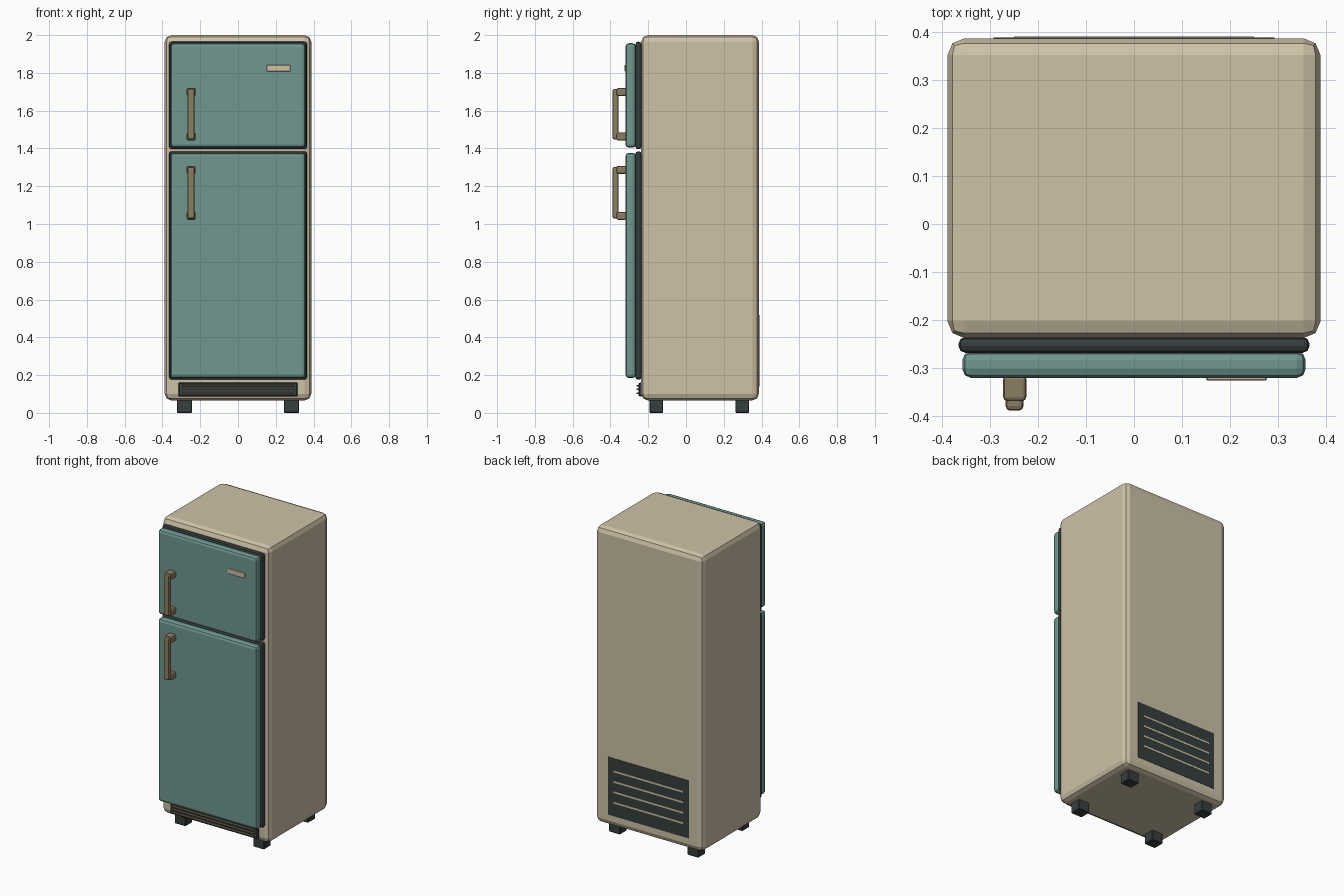
import bpy, bmesh

if "Cube" in bpy.data.objects:
    bpy.data.objects.remove(bpy.data.objects["Cube"])


def material(name, color):
    m = bpy.data.materials.new(name)
    m.diffuse_color = (*color, 1)
    m.use_nodes = True
    m.node_tree.nodes["Principled BSDF"].inputs["Base Color"].default_value = m.diffuse_color
    return m


CREAM = material("cream", (0.62, 0.54, 0.39))
TEAL = material("teal", (0.16, 0.31, 0.275))
DARK = material("dark_rubber", (0.035, 0.05, 0.047))
BRONZE = material("bronze", (0.26, 0.21, 0.125))


def box(name, x, y, z, mat, bevel=0.0, segments=2):
    """Bevelled box from (min, max) ranges on each axis."""
    bm = bmesh.new()
    bmesh.ops.create_cube(bm, size=1)
    for v in bm.verts:
        v.co = [r[0] if c < 0 else r[1] for r, c in zip((x, y, z), v.co)]
    if bevel:
        bmesh.ops.bevel(bm, geom=bm.edges[:], offset=bevel, segments=segments,
                        profile=0.5, affect='EDGES', clamp_overlap=True)
    me = bpy.data.meshes.new(name)
    bm.to_mesh(me)
    bm.free()
    me.materials.append(mat)
    ob = bpy.data.objects.new(name, me)
    bpy.context.collection.objects.link(ob)
    return ob


# Cabinet
box("cabinet", (-0.388, 0.388), (-0.237, 0.386), (0.066, 2.0), CREAM, 0.035)

# Feet
for side, cx in (("left", -0.283), ("right", 0.283)):
    for end, cy in (("front", -0.157), ("back", 0.298)):
        box(f"{end}_{side}_foot", (cx - 0.04, cx + 0.04), (cy - 0.036, cy + 0.036),
            (0, 0.075), DARK, 0.004, 1)

# Doors with gaskets and handles
for name, z0, z1, h0, h1 in (("freezer", 1.404, 1.957, 1.442, 1.72),
                             ("fridge", 0.184, 1.377, 1.022, 1.308)):
    box(f"{name}_gasket", (-0.365, 0.365), (-0.268, -0.235),
        (z0 - 0.008, z1 + 0.008), DARK, 0.014)
    box(f"{name}_door", (-0.357, 0.357), (-0.32, -0.265), (z0, z1), TEAL, 0.018)
    for part, a in (("lower", h0), ("upper", h1 - 0.042)):
        box(f"{name}_handle_{part}_mount", (-0.272, -0.224), (-0.368, -0.315),
            (a, a + 0.042), BRONZE, 0.008)
    box(f"{name}_handle_grip", (-0.267, -0.23), (-0.388, -0.357),
        (h0 + 0.006, h1 - 0.006), BRONZE, 0.009)

# Plain badge plate
box("badge_plate", (0.15, 0.277), (-0.326, -0.315), (1.808, 1.842), CREAM, 0.003, 1)

# Kick grille with slats
box("kick_grille", (-0.316, 0.316), (-0.252, -0.23), (0.088, 0.16), DARK, 0.005, 1)
for i in range(3):
    z = 0.104 + i * 0.02
    box(f"kick_slat_{i + 1}", (-0.295, 0.295), (-0.263, -0.248),
        (z - 0.004, z + 0.004), BRONZE, 0.002, 1)

# Rear vent panel with slats
box("rear_vent_panel", (-0.292, 0.292), (0.38, 0.388), (0.14, 0.517), DARK)
for i in range(4):
    z = 0.23 + i * 0.068
    box(f"rear_vent_slat_{i + 1}", (-0.25, 0.25), (0.385, 0.39),
        (z - 0.006, z + 0.006), CREAM)
